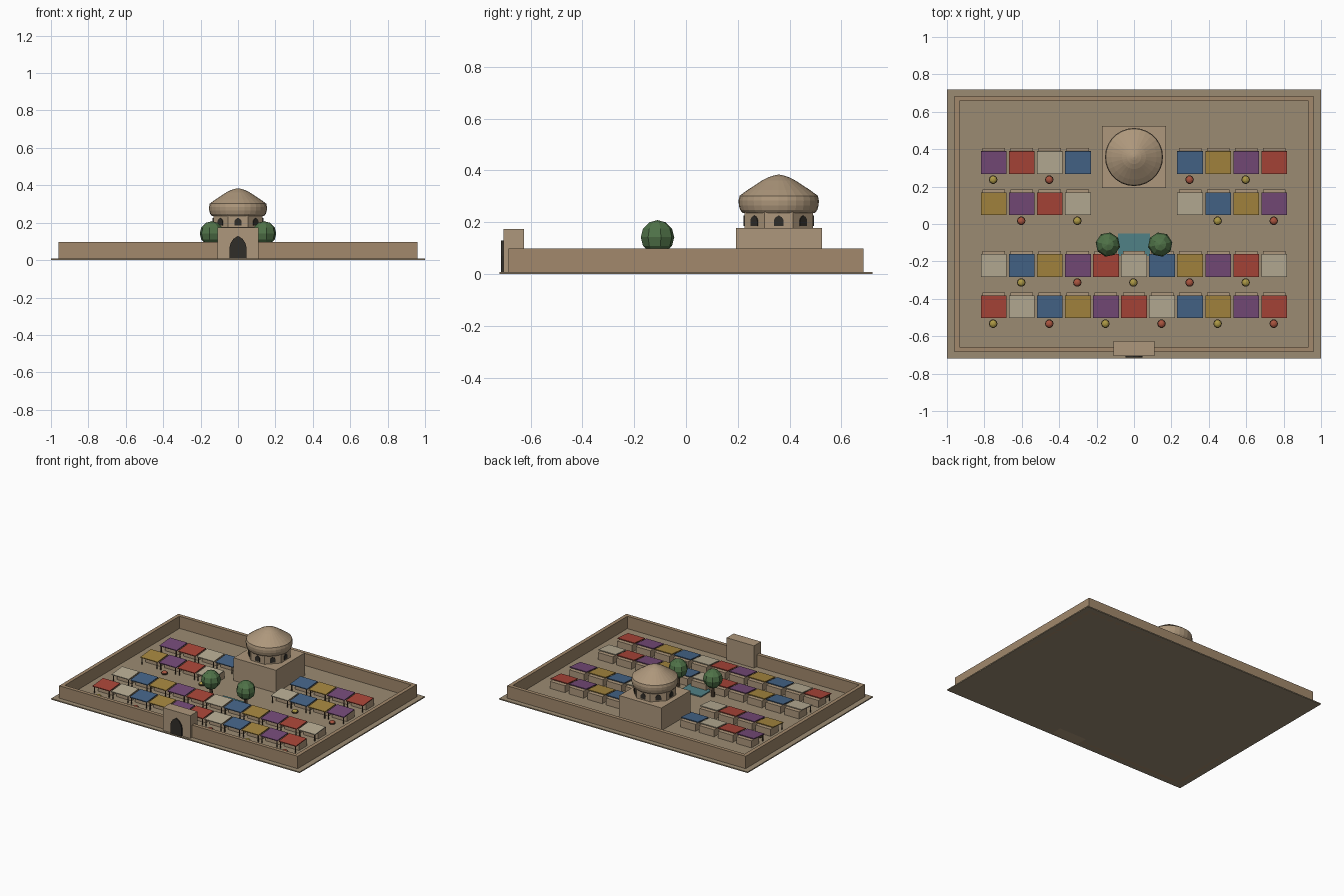
import bpy, bmesh, math
from mathutils import Matrix, Vector

if "Cube" in bpy.data.objects:
    bpy.data.objects.remove(bpy.data.objects["Cube"])


def material(name, rgb):
    m = bpy.data.materials.new(name)
    m.diffuse_color = (*rgb, 1)
    m.use_nodes = True
    m.node_tree.nodes["Principled BSDF"].inputs["Base Color"].default_value = m.diffuse_color
    return m


TAN = material("sandstone", (0.42, 0.31, 0.20))
WALL = material("wall_clay", (0.36, 0.25, 0.15))
SAND = material("sand", (0.33, 0.26, 0.17))
DARK = material("dark_opening", (0.03, 0.027, 0.022))
WOOD = material("dark_wood", (0.09, 0.06, 0.035))
LEAF = material("leaf", (0.08, 0.17, 0.065))
WATER = material("water", (0.08, 0.22, 0.24))
CLOTH = {
    "R": material("red_cloth", (0.40, 0.06, 0.04)),
    "C": material("cream_cloth", (0.48, 0.42, 0.30)),
    "B": material("blue_cloth", (0.06, 0.13, 0.25)),
    "Y": material("yellow_cloth", (0.38, 0.24, 0.05)),
    "P": material("purple_cloth", (0.18, 0.07, 0.19)),
}
FRUIT = {"r": material("red_fruit", (0.40, 0.09, 0.05)),
         "y": material("yellow_fruit", (0.42, 0.32, 0.06))}


def finish(bm, name, mat):
    bmesh.ops.recalc_face_normals(bm, faces=bm.faces)
    me = bpy.data.meshes.new(name)
    bm.to_mesh(me)
    bm.free()
    me.materials.append(mat)
    ob = bpy.data.objects.new(name, me)
    bpy.context.collection.objects.link(ob)
    return ob


def box(name, mat, lo, hi):
    lo, hi = Vector(lo), Vector(hi)
    bm = bmesh.new()
    bmesh.ops.create_cube(bm, size=1, matrix=Matrix.Translation((lo + hi) / 2) @ Matrix.Diagonal((*(hi - lo), 1)))
    return finish(bm, name, mat)


def lathe(name, mat, center, profile, n, turn=0.0):
    """Solid of revolution from (radius, z) points; zero radius makes a pole."""
    bm = bmesh.new()
    rings = []
    for r, z in profile:
        k = n if r > 0 else 1
        rings.append([bm.verts.new((center[0] + r * math.cos(turn + math.tau * i / n),
                                    center[1] + r * math.sin(turn + math.tau * i / n), z)) for i in range(k)])
    for a, b in zip(rings, rings[1:]):
        for i in range(n):
            j = (i + 1) % n
            quad = [a[i % len(a)], a[j % len(a)], b[j % len(b)], b[i % len(b)]]
            bm.faces.new(list(dict.fromkeys(quad)))
    for ring in (rings[0], rings[-1]):
        if len(ring) > 1:
            bm.faces.new(ring)
    return finish(bm, name, mat)


def pointed_arch(name, w, h, depth, matrix):
    """Thin dark pointed-arch panel in the local xz plane, facing -y."""
    side = [(w, 0), (w, h * 0.5), (w * 0.88, h * 0.68), (w * 0.55, h * 0.86)]
    pts = side + [(0, h)] + [(-x, z) for x, z in reversed(side)]
    bm = bmesh.new()
    f = bm.faces.new([bm.verts.new((x, 0, z)) for x, z in pts])
    ext = bmesh.ops.extrude_face_region(bm, geom=[f])["geom"]
    bmesh.ops.translate(bm, vec=(0, depth, 0), verts=[g for g in ext if isinstance(g, bmesh.types.BMVert)])
    bmesh.ops.transform(bm, matrix=matrix, verts=bm.verts)
    return finish(bm, name, DARK)


def frame(name, mat, ox, oy, ix, iy, z0, z1):
    """Hollow rectangular ring."""
    bm = bmesh.new()
    corners = [(-1, -1), (1, -1), (1, 1), (-1, 1)]
    loops = [[bm.verts.new((sx * x, sy * y, z)) for sx, sy in corners]
             for x, y, z in ((ox, oy, z0), (ox, oy, z1), (ix, iy, z1), (ix, iy, z0))]
    for k in range(4):
        a, b = loops[k], loops[(k + 1) % 4]
        for i in range(4):
            j = (i + 1) % 4
            bm.faces.new((a[i], a[j], b[j], b[i]))
    return finish(bm, name, mat)


# Ground slab, courtyard floor and enclosing wall
box("ground_slab", SAND, (-1, -0.72, 0), (1, 0.72, 0.008))
box("courtyard_floor", SAND, (-0.92, -0.645, 0), (0.92, 0.655, 0.012))
frame("perimeter_wall", WALL, 0.96, 0.685, 0.933, 0.658, 0.0, 0.098)

# Gatehouse with arched doorway
box("gatehouse", TAN, (-0.11, -0.705, 0), (0.11, -0.625, 0.174))
pointed_arch("gate_arch", 0.045, 0.122, 0.012, Matrix.Translation((0, -0.714, 0.008)))

# Domed hall: base, octagonal drum, windows, dome
HALL = (0, 0.358)
box("hall_base", TAN, (-0.17, 0.193, 0.005), (0.17, 0.525, 0.177))
lathe("hall_drum", TAN, HALL, [(0.143, 0.17), (0.143, 0.245)], 8, math.pi / 8)
for i in range(8):
    rot = Matrix.Translation((*HALL, 0.186)) @ Matrix.Rotation(i * math.pi / 4, 4, 'Z')
    pointed_arch("drum_window", 0.019, 0.04, 0.008, rot @ Matrix.Translation((0, -0.136, 0)))
lathe("hall_dome", TAN, HALL,
      [(0.139, 0.235), (0.149, 0.247), (0.154, 0.265), (0.155, 0.284), (0.151, 0.302), (0.121, 0.324),
       (0.09, 0.344), (0.064, 0.361), (0.038, 0.374), (0.016, 0.381), (0, 0.384)], 28)

# Pool with a tree on each side
box("pool", WATER, (-0.085, -0.17, 0.005), (0.085, -0.05, 0.02))
for s in (-1, 1):
    c = (s * 0.14, -0.11)
    lathe("tree_trunk", WOOD, c, [(0.014, 0.005), (0.011, 0.11)], 6)
    crown = [(0.066 * math.sin(a), 0.142 - 0.066 * math.cos(a)) for a in [math.pi * k / 6 for k in range(1, 6)]]
    lathe("tree_crown", LEAF, c, [(0, 0.076)] + crown + [(0, 0.208)], 8, 0.2 * s)


def awning(x, y, mat):
    """Cloth sloping gently down to the front."""
    bm = bmesh.new()
    bmesh.ops.create_cube(bm, size=1, matrix=Matrix.Translation((x, y - 0.032, 0.068))
                          @ Matrix.Rotation(math.radians(5), 4, 'X')
                          @ Matrix.Diagonal((0.138, 0.122, 0.006, 1)))
    return finish(bm, "stall_awning", mat)


# Market stalls: counter, awning, front poles, produce basket
ROWS = [  # row centre y, cloth per column, basket per column
    (0.36, "PRCB...BYPR", "y.r....r.y."),
    (0.14, "YPRC...CBYP", ".r.y....y.r"),
    (-0.19, "CBYPRCBYPRC", ".y.r.y.r.y."),
    (-0.41, "RCBYPRCBYPR", "y.r.y.r.y.r"),
]
for y, cloths, baskets in ROWS:
    for i, (cloth, basket) in enumerate(zip(cloths, baskets)):
        x = -0.75 + 0.15 * i
        if cloth != ".":
            box("stall_counter", TAN, (x - 0.06, y - 0.045, 0.005), (x + 0.06, y + 0.045, 0.063))
            awning(x, y, CLOTH[cloth])
            for s in (-1, 1):
                lathe("awning_pole", WOOD, (x + s * 0.06, y - 0.085), [(0.004, 0.005), (0.004, 0.064)], 6)
        if basket != ".":
            c = (x - 0.003, y - 0.123)
            lathe("basket", WOOD, c, [(0.018, 0.005), (0.023, 0.022)], 10)
            lathe("produce", FRUIT[basket], c, [(0.021, 0.02), (0.018, 0.027), (0.01, 0.032), (0, 0.034)], 10)
